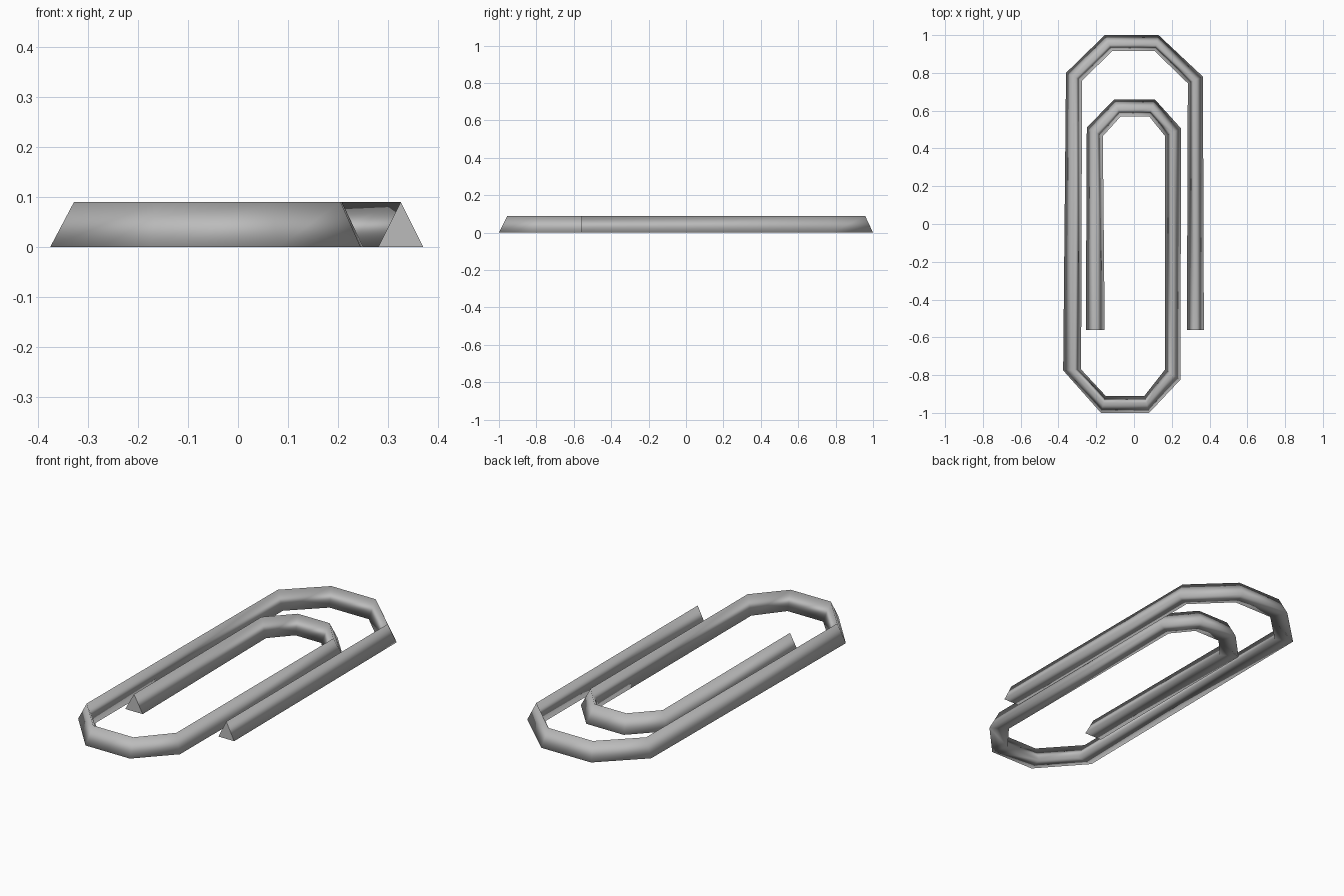
import bpy
import bmesh

cube = bpy.data.objects.get("Cube")
if cube:
    bpy.data.objects.remove(cube, do_unlink=True)

HEIGHT = 0.09

# Plain steel colour
steel = bpy.data.materials.new("grey steel")
steel.use_nodes = True
colour = (0.5, 0.5, 0.5, 1.0)
steel.diffuse_color = colour
steel.node_tree.nodes["Principled BSDF"].inputs["Base Color"].default_value = colour

# Wire path: (outer bend point, inner bend point), from one free end to the other
bends = [
    ((0.37, -0.56), (0.28, -0.56)),      # outer free end
    ((0.365, 0.78), (0.285, 0.745)),     # large top loop
    ((0.13, 1.0), (0.11, 0.915)),
    ((-0.155, 1.0), (-0.115, 0.915)),
    ((-0.36, 0.80), (-0.275, 0.76)),
    ((-0.375, -0.775), (-0.28, -0.77)),  # bottom loop
    ((-0.175, -1.0), (-0.15, -0.91)),
    ((0.08, -1.0), (0.055, -0.91)),
    ((0.245, -0.825), (0.165, -0.77)),
    ((0.25, 0.505), (0.165, 0.465)),     # small inner loop
    ((0.11, 0.66), (0.08, 0.57)),
    ((-0.105, 0.66), (-0.07, 0.57)),
    ((-0.25, 0.51), (-0.165, 0.465)),
    ((-0.255, -0.56), (-0.155, -0.56)),  # inner free end
]


def triangle_ring(bm, outer, inner):
    """Cross-section with a flat base and a ridge above its middle."""
    ridge = [(a + b) / 2 for a, b in zip(outer, inner)]
    points = ((*outer, 0), (*ridge, HEIGHT), (*inner, 0))
    return [bm.verts.new(p) for p in points]


# Bridge the cross-sections into one bent wire
bm = bmesh.new()
rings = [triangle_ring(bm, outer, inner) for outer, inner in bends]
for ring, following in zip(rings, rings[1:]):
    for i in range(3):
        j = (i + 1) % 3
        side = bm.faces.new((ring[i], ring[j], following[j], following[i]))
        side.smooth = True

# Flat caps with crisp borders
for ring in (rings[0], rings[-1]):
    cap = bm.faces.new(ring)
    for edge in cap.edges:
        edge.smooth = False
bmesh.ops.recalc_face_normals(bm, faces=bm.faces[:])

mesh = bpy.data.meshes.new("bent_wire")
bm.to_mesh(mesh)
bm.free()
mesh.materials.append(steel)
wire = bpy.data.objects.new("bent_wire", mesh)
bpy.context.collection.objects.link(wire)
